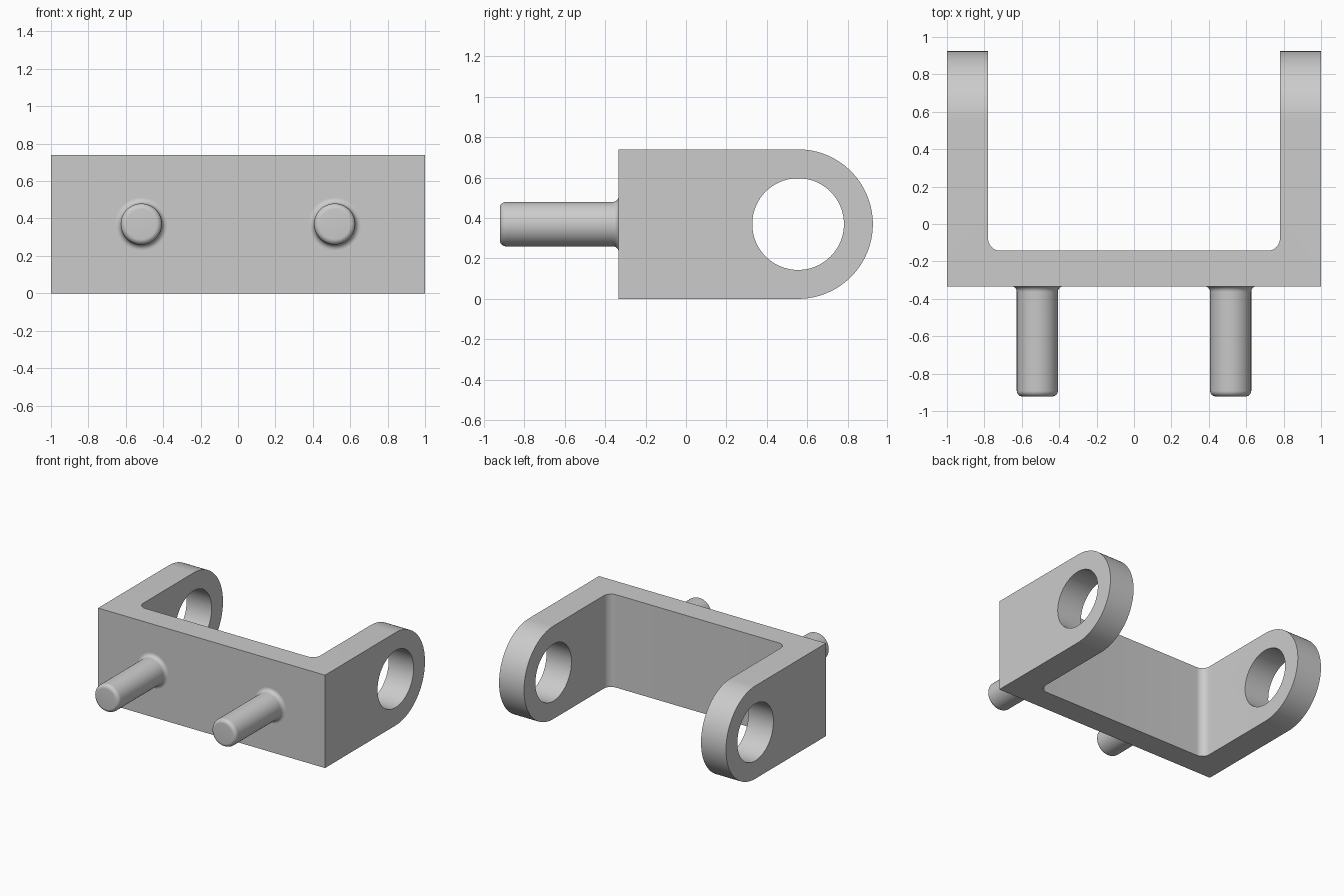
import bpy, bmesh
from math import sin, cos, pi, radians
from mathutils import Vector, Matrix

if "Cube" in bpy.data.objects:
    bpy.data.objects.remove(bpy.data.objects["Cube"])

# Main dimensions
HEIGHT = 0.74
MID = HEIGHT / 2
FRONT, BACK = -0.333, 0.925
INNER_X, INNER_Y, FILLET = 0.78, -0.143, 0.065
EYE_Y, EYE_R = BACK - MID, 0.227
PIN_X, PIN_R, PIN_END = 0.517, 0.11, -0.922

grey = bpy.data.materials.new("plain grey")
grey.use_nodes = True
grey.diffuse_color = (0.6, 0.6, 0.6, 1)
grey.node_tree.nodes["Principled BSDF"].inputs["Base Color"].default_value = grey.diffuse_color


def arc(cx, cy, r, start, end, steps):
    angles = [radians(start + (end - start) * i / steps) for i in range(steps + 1)]
    return [(cx + r * cos(a), cy + r * sin(a)) for a in angles]


def make_object(name, bm):
    bmesh.ops.recalc_face_normals(bm, faces=bm.faces)
    mesh = bpy.data.meshes.new(name)
    bm.to_mesh(mesh)
    bm.free()
    mesh.materials.append(grey)
    obj = bpy.data.objects.new(name, mesh)
    bpy.context.collection.objects.link(obj)
    return obj


def extrude_outline(name, points, direction):
    bm = bmesh.new()
    face = bm.faces.new([bm.verts.new(p) for p in points])
    moved = bmesh.ops.extrude_face_region(bm, geom=[face])["geom"]
    verts = [g for g in moved if isinstance(g, bmesh.types.BMVert)]
    bmesh.ops.translate(bm, verts=verts, vec=direction)
    return make_object(name, bm)


def select_only(obj):
    bpy.ops.object.select_all(action="DESELECT")
    obj.select_set(True)
    bpy.context.view_layer.objects.active = obj


def cut(target, tool, operation):
    tool.hide_render = True
    select_only(target)
    mod = target.modifiers.new("cut", "BOOLEAN")
    mod.operation, mod.object, mod.solver = operation, tool, "EXACT"
    bpy.ops.object.modifier_apply(modifier=mod.name)
    bpy.data.objects.remove(tool)


def smooth(obj):
    select_only(obj)
    bpy.ops.object.shade_smooth_by_angle(angle=radians(30))


# U-shaped bracket with filleted inner corners
fx, fy = INNER_X - FILLET, INNER_Y + FILLET
plan = [(-1, FRONT), (1, FRONT), (1, BACK), (INNER_X, BACK)]
plan += arc(fx, fy, FILLET, 0, -90, 12)
plan += arc(-fx, fy, FILLET, -90, -180, 12)
plan += [(-INNER_X, BACK), (-1, BACK)]
bracket = extrude_outline("bracket", [(x, y, 0) for x, y in plan], (0, 0, HEIGHT))

# Rounded ends of both arms, trimmed by the side outline
side = [(FRONT - 0.1, HEIGHT + 0.1), (FRONT - 0.1, -0.1), (EYE_Y, -0.1)]
side += arc(EYE_Y, MID, MID, -90, 90, 64) + [(EYE_Y, HEIGHT + 0.1)]
trim = extrude_outline("arm_trim", [(-1.1, y, z) for y, z in side], (2.2, 0, 0))
cut(bracket, trim, "INTERSECT")

# Eye holes through both arms
hole = arc(EYE_Y, MID, EYE_R, 0, 360, 96)[:-1]
drill = extrude_outline("eye_drill", [(-1.1, y, z) for y, z in hole], (2.2, 0, 0))
cut(bracket, drill, "DIFFERENCE")
smooth(bracket)

# Lathed pins with a flared root and rounded tip
ROOT, TIP = 0.03, 0.03
profile = [(0, FRONT + 0.02), (PIN_R + ROOT, FRONT + 0.02)]
profile += arc(PIN_R + ROOT, FRONT - ROOT, ROOT, 90, 180, 8)
profile += arc(PIN_R - TIP, PIN_END + TIP, TIP, 0, -90, 8)
profile += [(0, PIN_END)]
for name, x in (("left_pin", PIN_X), ("right_pin", -PIN_X)):
    bm = bmesh.new()
    verts = [bm.verts.new((r, y, 0)) for r, y in profile]
    edges = [bm.edges.new(pair) for pair in zip(verts, verts[1:])]
    bmesh.ops.spin(bm, geom=verts + edges, cent=(0, 0, 0), axis=(0, 1, 0),
                   angle=2 * pi, steps=64, use_merge=True)
    bmesh.ops.remove_doubles(bm, verts=bm.verts, dist=0.0001)
    bmesh.ops.transform(bm, matrix=Matrix.Translation(Vector((x, 0, MID))), verts=bm.verts)
    smooth(make_object(name, bm))
